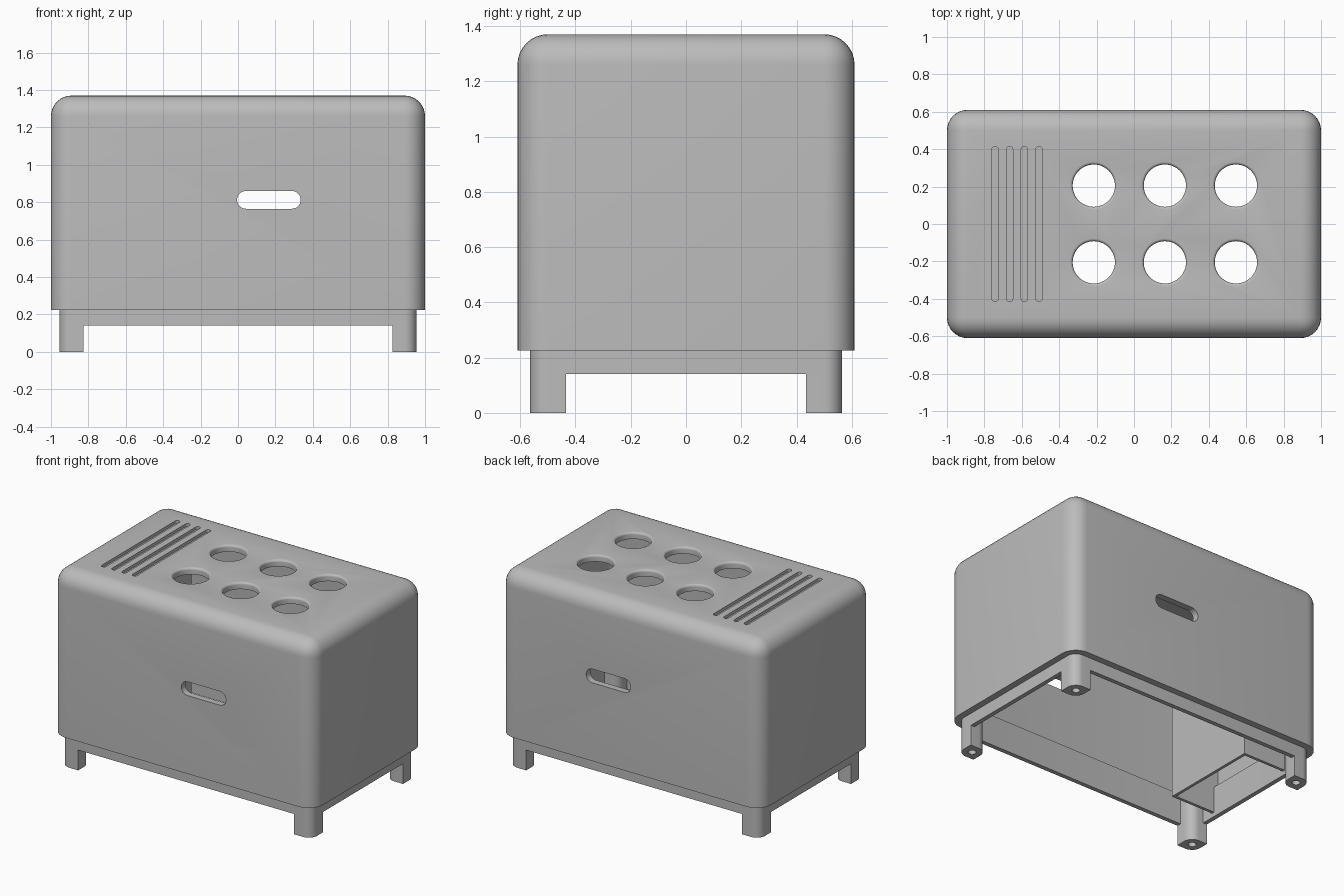
import bpy, bmesh, math
from mathutils import Vector

if "Cube" in bpy.data.objects:
    bpy.data.objects.remove(bpy.data.objects["Cube"])

gray = bpy.data.materials.new("matte_gray")
gray.use_nodes = True
gray.diffuse_color = (0.5, 0.5, 0.5, 1)
gray.node_tree.nodes["Principled BSDF"].inputs["Base Color"].default_value = (0.5, 0.5, 0.5, 1)


def finish(name, bm):
    bmesh.ops.recalc_face_normals(bm, faces=bm.faces)
    mesh = bpy.data.meshes.new(name)
    bm.to_mesh(mesh)
    bm.free()
    obj = bpy.data.objects.new(name, mesh)
    bpy.context.collection.objects.link(obj)
    mesh.materials.append(gray)
    return obj


def box(name, low, high, radius=0, pick=None, segments=8):
    """Box between two corners; edges chosen by pick(midpoint, direction) are rounded."""
    low, high = Vector(low), Vector(high)
    bm = bmesh.new()
    bmesh.ops.create_cube(bm, size=1)
    for v in bm.verts:
        v.co = [low[i] + (v.co[i] + 0.5) * (high[i] - low[i]) for i in range(3)]
    if radius:
        centre = (low + high) / 2
        edges = [e for e in bm.edges
                 if pick((e.verts[0].co + e.verts[1].co) / 2 - centre,
                         e.verts[1].co - e.verts[0].co)]
        bmesh.ops.bevel(bm, geom=edges, offset=radius, segments=segments,
                        profile=0.5, affect='EDGES')
    return finish(name, bm)


def upright(mid, direction):
    return abs(direction.z) > 1e-4


def upright_or_top(mid, direction):
    return upright(mid, direction) or mid.z > 1e-4


def lathe(name, profile, centre, sides=48):
    """Closed solid of revolution from (radius, height) pairs."""
    bm = bmesh.new()
    rings = [[bm.verts.new((centre[0] + r * math.cos(math.tau * i / sides),
                            centre[1] + r * math.sin(math.tau * i / sides), z))
              for i in range(sides)] for r, z in profile]
    for a, b in zip(rings, rings[1:]):
        for i in range(sides):
            j = (i + 1) % sides
            bm.faces.new((a[i], a[j], b[j], b[i]))
    bm.faces.new(rings[0])
    bm.faces.new(rings[-1])
    return finish(name, bm)


def cut(target, cutter):
    mod = target.modifiers.new("cut", 'BOOLEAN')
    mod.operation = 'DIFFERENCE'
    mod.solver = 'EXACT'
    mod.object = cutter
    bpy.context.view_layer.objects.active = target
    bpy.ops.object.modifier_apply(modifier=mod.name)
    bpy.data.objects.remove(cutter)


def smooth(obj):
    bpy.ops.object.select_all(action='DESELECT')
    obj.select_set(True)
    bpy.context.view_layer.objects.active = obj
    bpy.ops.object.shade_smooth_by_angle(angle=math.radians(30))


TOP, RIM, WALL = 1.37, 0.225, 0.045

# Housing shell, open underneath
shell = box("housing_shell", (-1, -0.61, RIM), (1, 0.61, TOP), 0.11, upright_or_top)
cut(shell, box("cavity", (WALL - 1, WALL - 0.61, 0), (1 - WALL, 0.61 - WALL, TOP - WALL),
               0.065, upright_or_top))

# Six round openings with softened rims
R, F = 0.113, 0.015
arc = [(R + F * (1 - math.cos(a)), TOP - F + F * math.sin(a))
       for a in (math.pi / 2 * k / 5 for k in range(6))]
for x in (-0.215, 0.165, 0.545):
    for y in (-0.205, 0.205):
        cut(shell, lathe("hole", [(R, 1.2)] + arc + [(R + F, 1.45)], (x, y)))

# Handle slot through front and back
cut(shell, box("slot", (-0.005, -0.8, 0.765), (0.335, 0.8, 0.86), 0.047,
               lambda mid, d: abs(d.y) > 1e-4))

# Four engraved grooves
for i in range(4):
    x = -0.743 + i * 0.0783
    cut(shell, box("groove", (x - 0.0165, -0.415, TOP - 0.02), (x + 0.0165, 0.415, 1.45),
                   0.016, upright, 5))
smooth(shell)

# Base skirt plugged into the housing
skirt = box("base_skirt", (-0.955, -0.565, 0.14), (0.955, 0.565, 0.35), 0.065, upright)
cut(skirt, box("opening", (-0.925, -0.535, 0), (0.925, 0.535, 1), 0.035, upright))
smooth(skirt)

# Corner legs, rounded at the outer and inner corner, with a screw hole
for sx in (-1, 1):
    for sy in (-1, 1):
        cx, cy = sx * 0.89, sy * 0.5
        name = ("left_" if sx > 0 else "right_") + ("back_leg" if sy > 0 else "front_leg")
        leg = box(name, (cx - 0.065, cy - 0.065, 0), (cx + 0.065, cy + 0.065, 0.35), 0.064,
                  lambda mid, d: upright(mid, d) and mid.x * mid.y * sx * sy > 0)
        cut(leg, lathe("screw_hole", [(0.025, -0.1), (0.025, 0.12)], (cx, cy), 24))
        smooth(leg)

# Inner compartment walls
T = 0.02
box("compartment_wall", (-0.6 - T, -0.35, 0.17), (-0.6, 0.35, TOP - WALL))
for name, y in (("compartment_front", -0.35), ("compartment_back", 0.35 - T)):
    box(name, (-0.955, y, 0.17), (-0.6 - T, y + T, TOP - WALL))
